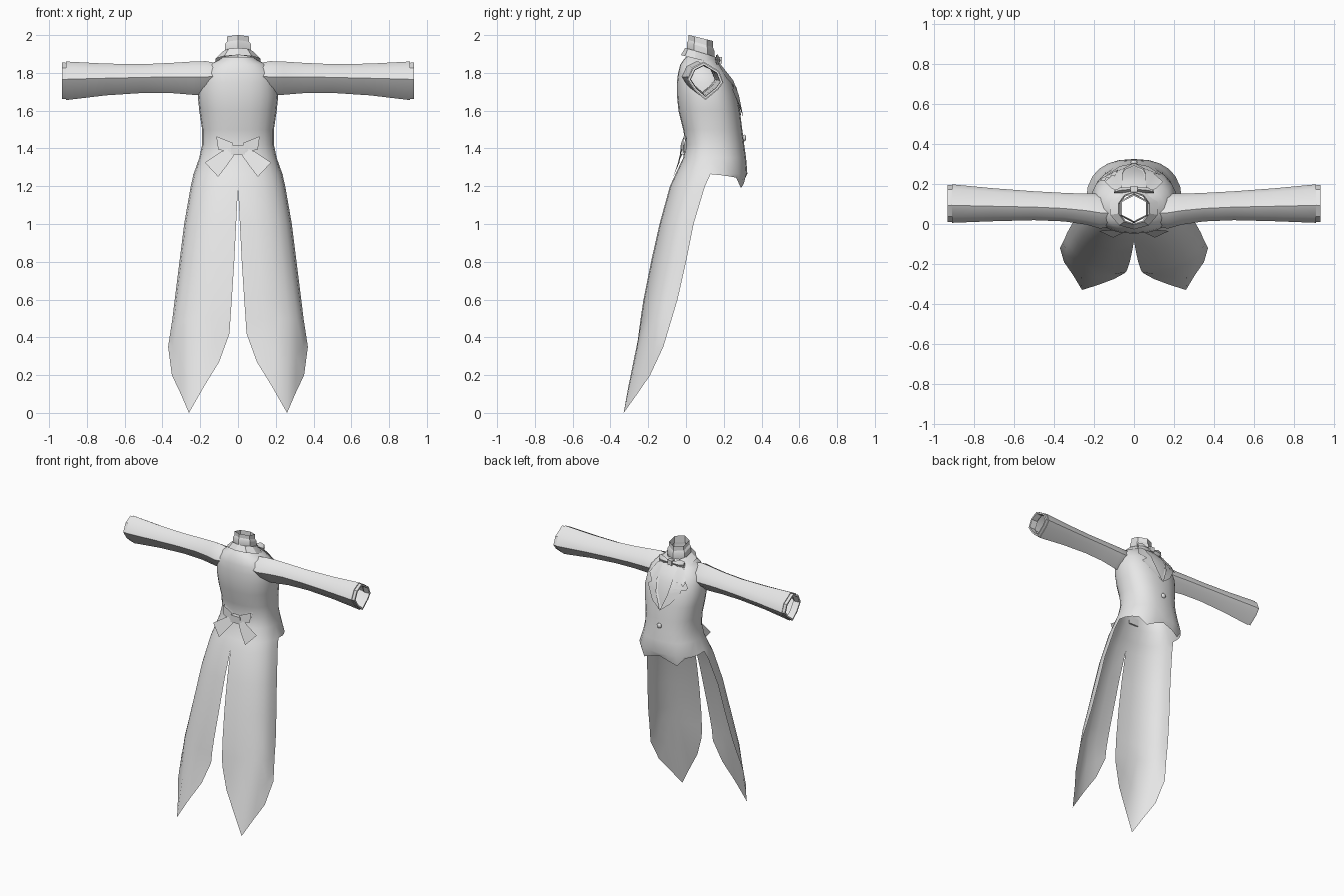
import bpy, bmesh, math
from mathutils import Vector

if "Cube" in bpy.data.objects:
    bpy.data.objects.remove(bpy.data.objects["Cube"])

GREY = bpy.data.materials.new("light_grey")
GREY.diffuse_color = (0.8, 0.8, 0.8, 1)
GREY.use_nodes = True
GREY.node_tree.nodes["Principled BSDF"].inputs["Base Color"].default_value = GREY.diffuse_color
P = 0.85   # squareness of the body cross-section
N = 6      # segments per quarter


def finish(name, bm, mirror=False, angle=40):
    if mirror:
        dup = bmesh.ops.duplicate(bm, geom=bm.verts[:] + bm.edges[:] + bm.faces[:])["geom"]
        for v in [g for g in dup if isinstance(g, bmesh.types.BMVert)]:
            v.co.x *= -1
        bmesh.ops.reverse_faces(bm, faces=[g for g in dup if isinstance(g, bmesh.types.BMFace)])
    bmesh.ops.remove_doubles(bm, verts=bm.verts, dist=0.0005)
    bmesh.ops.recalc_face_normals(bm, faces=bm.faces)
    me = bpy.data.meshes.new(name)
    bm.to_mesh(me)
    bm.free()
    ob = bpy.data.objects.new(name, me)
    bpy.context.collection.objects.link(ob)
    me.materials.append(GREY)
    bpy.ops.object.select_all(action='DESELECT')
    ob.select_set(True)
    bpy.context.view_layer.objects.active = ob
    bpy.ops.object.shade_smooth_by_angle(angle=math.radians(angle))
    return ob


def skin(bm, rows, closed=False):
    """Bridge consecutive rows of points with quads."""
    vs = [[bm.verts.new(p) for p in r] for r in rows]
    for a, b in zip(vs, vs[1:]):
        n = len(a)
        for i in range(n if closed else n - 1):
            j = (i + 1) % n
            bm.faces.new((a[i], a[j], b[j], b[i]))


def arc(z, xi, xo, yc, ye):
    """Quarter section from the centre line (xi, ye) round to the side (xo, yc)."""
    pts = []
    for i in range(N + 1):
        t = math.pi / 2 * i / N
        s, c = math.sin(t), max(math.cos(t), 0)
        pts.append(Vector((xi + (xo - xi) * s ** P, yc + (ye - yc) * c ** P, z)))
    return pts


# Torso levels: z, half width, back y, front y, side y
BODY = [(1.265, .235, -.055, .325, .13), (1.35, .205, -.015, .318, .13),
        (1.42, .19, -.002, .308, .13), (1.5, .19, -.015, .298, .13),
        (1.6, .205, -.04, .285, .125), (1.68, .213, -.048, .268, .115),
        (1.75, .205, -.048, .245, .10), (1.8, .19, -.042, .218, .09),
        (1.845, .15, -.03, .18, .08), (1.87, .10, -.012, .158, .08),
        (1.885, .08, 0, .145, .08)]


def surface(x, z, front, off):
    """Point on the torso surface, pushed outwards by off."""
    z0 = min(max(z, BODY[0][0]), BODY[-1][0])
    for a, b in zip(BODY, BODY[1:]):
        if a[0] <= z0 <= b[0]:
            f = (z0 - a[0]) / (b[0] - a[0])
            hw, yb, yf, yc = [p + (q - p) * f for p, q in zip(a[1:], b[1:])]
            break
    s = min(abs(x) / hw, 1) ** (1 / P)
    c = math.sqrt(max(1 - s * s, 0)) ** P
    y = yc + (yf - yc) * c + off if front else yc + (yb - yc) * c - off
    return Vector((x, y, z))


def plate(bm, pts, front=True, off=.008):
    bm.faces.new([bm.verts.new(surface(x, z, front, off)) for x, z in pts])


# Torso with pointed waistcoat hem and two long tails
bm = bmesh.new()
skin(bm, [arc(z, 0, w, yc, yb) for z, w, yb, yf, yc in BODY])
front = [arc(z, 0, w, yc, yf) for z, w, yb, yf, yc in BODY]
hem = arc(1.2, 0, .238, .13, .312)
for p, z in zip(hem, (1.24, 1.215, 1.19, 1.245, 1.252, 1.258, 1.264)):
    p.z = z
skin(bm, [hem] + front)
tail = [arc(*r) for r in ((1.265, 0, .235, .13, -.055), (1.2, 0, .25, .10, -.085),
                          (1.0, .01, .285, .04, -.14), (.8, .02, .31, 0, -.185),
                          (.6, .033, .335, -.045, -.225), (.5, .04, .347, -.075, -.24))]
tip = [Vector(p) for p in ((.045, -.245, .42), (.10, -.275, .27), (.18, -.305, .14),
                           (.26, -.33, 0), (.305, -.255, .105), (.35, -.19, .2),
                           (.37, -.12, .35))]
skin(bm, tail + [[a.lerp(b, .5) for a, b in zip(tail[-1], tip)], tip])
finish("coat_body", bm, True, 60)

# Sleeves and shirt cuffs
RIM = [(0, -1), (.7, -.45), (.98, -.08), (.75, .5), (-.1, 1), (-.7, .7), (-1, .08), (-.6, -.5)]


def ring(x, cy, ry, cz, rz):
    return [(x, cy + a * ry, cz + b * rz) for a, b in RIM]


bm = bmesh.new()
skin(bm, [ring(*r) for r in ((.10, .06, .07, 1.775, .075), (.17, .065, .088, 1.772, .09),
                             (.24, .075, .078, 1.772, .088), (.35, .085, .072, 1.773, .08),
                             (.5, .092, .073, 1.77, .076), (.7, .097, .083, 1.765, .084),
                             (.91, .103, .097, 1.758, .102), (.91, .103, .088, 1.758, .092))], True)
finish("sleeves", bm, True, 50)
bm = bmesh.new()
skin(bm, [ring(.88, .103, .084, 1.758, .088), ring(.915, .103, .093, 1.758, .096),
          ring(.932, .103, .093, 1.758, .096), ring(.932, .103, .08, 1.758, .083),
          ring(.89, .103, .078, 1.758, .08)], True)
finish("shirt_cuffs", bm, True, 30)


# Neck bands: hexagonal open tubes, tilted down towards the chest
def band(name, rows, sides=6):
    bm = bmesh.new()
    skin(bm, [[(rx * math.cos(a), .078 + ry * math.sin(a), z - tilt * ry * math.sin(a))
               for a in (math.pi / 2 + 2 * math.pi * i / sides for i in range(sides))]
              for rx, ry, z, tilt in rows], True)
    finish(name, bm, False, 30)


band("neck_tube", [(.068, .064, 1.935, .25), (.068, .064, 1.985, .25)])
band("shirt_collar", [(.074, .07, 1.875, .3), (.08, .074, 1.905, .3),
                      (.08, .072, 1.94, .3), (.07, .064, 1.955, .3)])
band("coat_collar", [(.125, .105, 1.868, .25), (.082, .082, 1.908, .3), (.074, .076, 1.88, .3)], 10)

# Shirt front and lapels
bm = bmesh.new()
plate(bm, [(0, 1.57), (.045, 1.66), (.06, 1.75), (.055, 1.86), (0, 1.86)], off=.004)
finish("shirt_front", bm, True)
bm = bmesh.new()
for pts in ([(0, 1.565), (.07, 1.62), (.135, 1.71), (.045, 1.68)],
            [(.045, 1.68), (.135, 1.71), (.10, 1.735), (.058, 1.76)],
            [(.058, 1.76), (.10, 1.735), (.145, 1.775), (.11, 1.84), (.06, 1.865)]):
    plate(bm, pts, off=.014)
finish("lapels", bm, True)

# Breast pocket strip and folded handkerchief
bm = bmesh.new()
plate(bm, [(-.165, 1.725), (-.08, 1.705), (-.08, 1.725), (-.165, 1.745)], off=.02)
finish("pocket_strip", bm)
bm = bmesh.new()
for x in (-.15, -.125, -.10):
    plate(bm, [(x - .02, 1.735), (x + .02, 1.725), (x + .004, 1.775)], off=.018)
finish("handkerchief", bm)

# Front button
bm = bmesh.new()
bmesh.ops.create_uvsphere(bm, u_segments=10, v_segments=6, radius=.018)
for v in bm.verts:
    v.co = Vector((v.co.x, v.co.y * .6 + .308, v.co.z + 1.455))
finish("button", bm, False, 60)

# Neck bow tie: wings pinched at the knot
bm = bmesh.new()
skin(bm, [[(x, y, 1.868 + h), (x, y + d, 1.868), (x, y, 1.868 - h), (x, y - d, 1.868)]
          for x, y, h, d in ((0, .172, .012, .008), (.03, .172, .014, .012),
                             (.07, .168, .03, .014), (.10, .16, .026, .006))], True)
finish("bow_tie_wings", bm, True, 30)
bm = bmesh.new()
bmesh.ops.create_cube(bm, size=1)
for v in bm.verts:
    v.co = Vector((v.co.x * .036, v.co.y * .03 + .175, v.co.z * .034 + 1.868))
finish("bow_tie_knot", bm)

# Back waist bow: loops, hanging ribbons and knot
bm = bmesh.new()
plate(bm, [(.03, 1.43), (.115, 1.465), (.105, 1.395), (.03, 1.375)], False, .022)
plate(bm, [(.03, 1.43), (.115, 1.465), (.105, 1.395), (.03, 1.375)], False, .006)
finish("back_bow_loops", bm, True)
bm = bmesh.new()
bm.faces.new([bm.verts.new(p) for p in ((.02, -.022, 1.365), (.035, -.022, 1.405),
                                        (.085, -.03, 1.385), (.175, -.035, 1.325),
                                        (.105, -.068, 1.25), (.055, -.045, 1.315))])
finish("back_bow_ribbons", bm, True)
bm = bmesh.new()
bmesh.ops.create_cube(bm, size=1)
for v in bm.verts:
    v.co = Vector((v.co.x * .075, v.co.y * .03 - .015, v.co.z * .05 + 1.392))
finish("back_bow_knot", bm)
